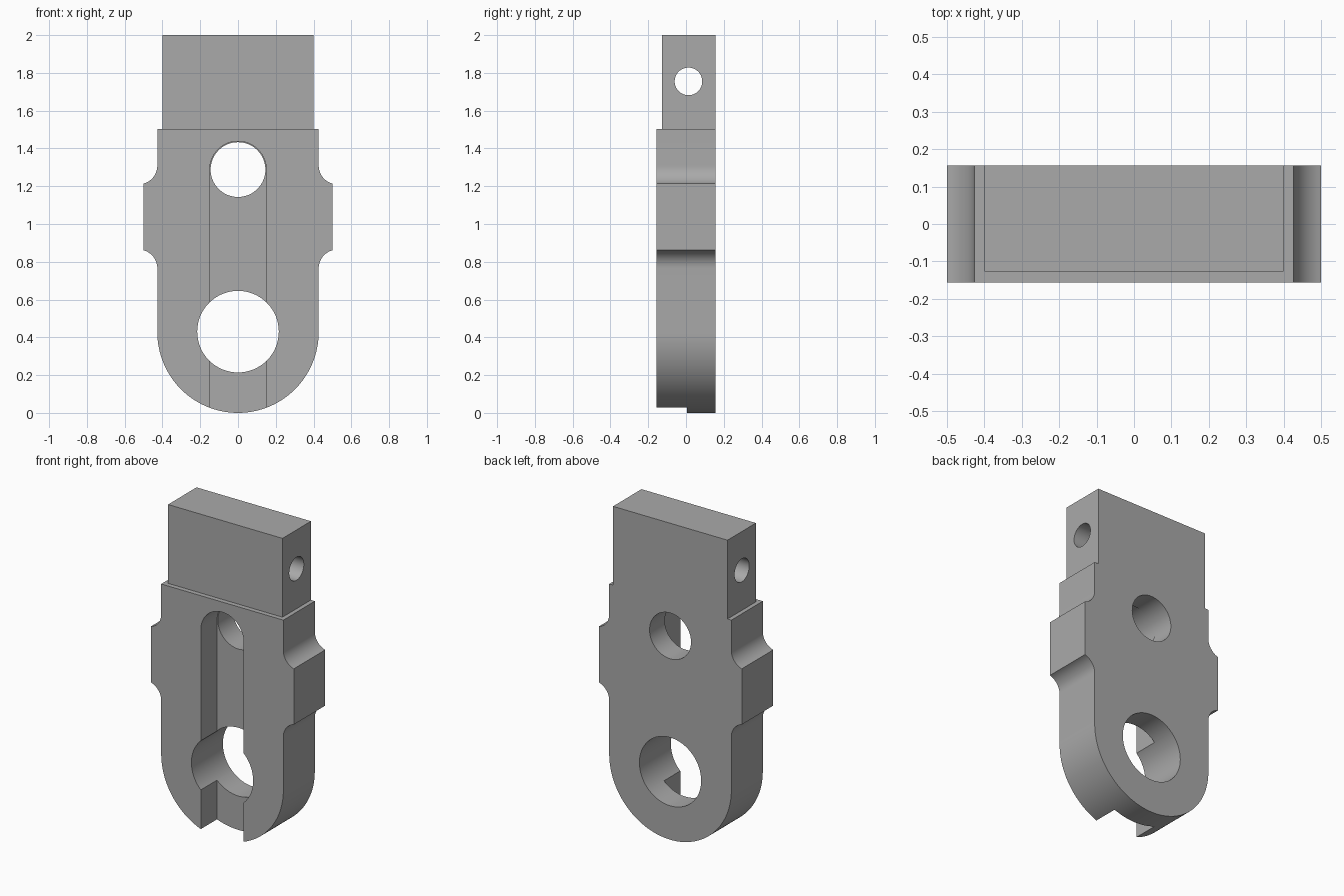
import bpy, bmesh
from math import sin, cos, pi, acos

if "Cube" in bpy.data.objects:
    bpy.data.objects.remove(bpy.data.objects["Cube"])

HALF_DEPTH = 0.157
SLOT_FLOOR = 0.005
AXIS_LOW, AXIS_HIGH = 0.427, 1.288

grey = bpy.data.materials.new("plain grey")
grey.use_nodes = True
colour = (0.4, 0.4, 0.4, 1)
grey.diffuse_color = colour
grey.node_tree.nodes["Principled BSDF"].inputs["Base Color"].default_value = colour


def arc(cx, cz, r, start, end, steps):
    return [(cx + r * cos(start + (end - start) * i / steps),
             cz + r * sin(start + (end - start) * i / steps)) for i in range(steps + 1)]


def prism(name, outline, low, high, axis="y"):
    """Extrude an outline: (x, z) along y, or (y, z) along x."""
    bm = bmesh.new()
    place = (lambda a, b, t: (a, t, b)) if axis == "y" else (lambda a, b, t: (t, a, b))
    near = [bm.verts.new(place(a, b, low)) for a, b in outline]
    far = [bm.verts.new(place(a, b, high)) for a, b in outline]
    bm.faces.new(near)
    bm.faces.new(far[::-1])
    for i in range(len(near)):
        j = (i + 1) % len(near)
        bm.faces.new((near[i], far[i], far[j], near[j]))
    bmesh.ops.recalc_face_normals(bm, faces=bm.faces)
    mesh = bpy.data.meshes.new(name)
    bm.to_mesh(mesh)
    bm.free()
    mesh.materials.append(grey)
    obj = bpy.data.objects.new(name, mesh)
    bpy.context.collection.objects.link(obj)
    return obj


def rect(a0, a1, b0, b1):
    return [(a0, b0), (a1, b0), (a1, b1), (a0, b1)]


def circle(cx, cz, r):
    return arc(cx, cz, r, 0, 2 * pi, 64)[:-1]


# Body outline: rounded foot, side lugs with concave fillets, narrower tongue
W, F = 0.427, 0.1
sweep = acos((W + F - 0.5) / F)
right = arc(0, AXIS_LOW, W, -pi / 2, 0, 32)
right += arc(W + F, 0.765, F, pi, pi - sweep, 12)
right += arc(W + F, 1.31, F, pi + sweep, pi, 12)
right += [(W, 1.502), (0.4, 1.502), (0.4, 2.0)]
left = [(-x, z) for x, z in reversed(right[1:])]
body = prism("link_body", right + left, -HALF_DEPTH, HALF_DEPTH)

# Cutters: tongue step, front slot, two bores and the cross pin hole
slot = [(-0.15, -0.2), (0.15, -0.2)] + arc(0, AXIS_HIGH, 0.15, 0, pi, 32)
cutters = [
    prism("step_cutter", rect(-0.6, 0.6, 1.502, 2.2), -0.3, -0.127),
    prism("slot_cutter", slot, -0.3, SLOT_FLOOR),
    prism("large_bore_cutter", circle(0, 0.43, 0.216), -0.4, 0.4),
    prism("small_bore_cutter", circle(0, AXIS_HIGH, 0.145), -0.4, 0.4),
    prism("pin_hole_cutter", circle(0.013, 1.755, 0.073), -0.7, 0.7, "x"),
]
bpy.ops.object.select_all(action="DESELECT")
bpy.context.view_layer.objects.active = body
body.select_set(True)
for cutter in cutters:
    cutter.hide_render = True
    cut = body.modifiers.new(cutter.name, "BOOLEAN")
    cut.operation = "DIFFERENCE"
    cut.solver = "EXACT"
    cut.object = cutter
    bpy.ops.object.modifier_apply(modifier=cut.name)
    bpy.data.objects.remove(cutter)

bpy.ops.object.shade_smooth_by_angle(angle=pi / 6)
